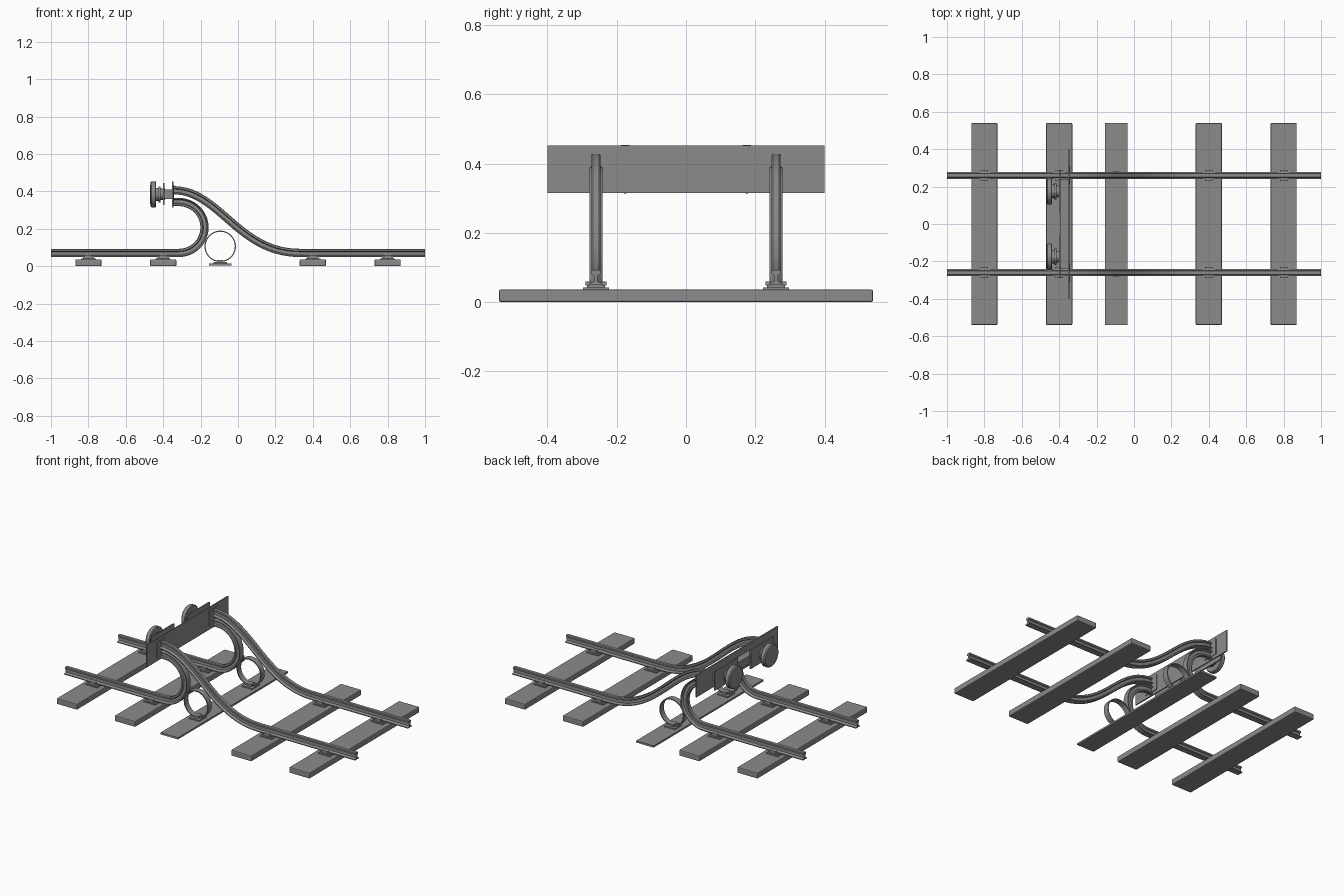
import bpy, bmesh, math
from mathutils import Vector, Matrix

cube = bpy.data.objects.get("Cube")
if cube:
    bpy.data.objects.remove(cube)

steel = bpy.data.materials.new("grey steel")
steel.use_nodes = True
GREY = (0.26, 0.26, 0.26, 1)
steel.diffuse_color = GREY
steel.node_tree.nodes["Principled BSDF"].inputs["Base Color"].default_value = GREY


def finish(bm, name, smooth=False):
    bmesh.ops.recalc_face_normals(bm, faces=bm.faces)
    mesh = bpy.data.meshes.new(name)
    bm.to_mesh(mesh)
    bm.free()
    mesh.materials.append(steel)
    ob = bpy.data.objects.new(name, mesh)
    bpy.context.collection.objects.link(ob)
    if smooth:
        bpy.ops.object.select_all(action='DESELECT')
        ob.select_set(True)
        bpy.context.view_layer.objects.active = ob
        bpy.ops.object.shade_smooth_by_angle(angle=math.radians(35))
    return ob


def box(name, lo, hi, bevel=0):
    bm = bmesh.new()
    lo, hi = Vector(lo), Vector(hi)
    size = hi - lo
    bmesh.ops.create_cube(bm, size=1, matrix=Matrix.Translation((lo + hi) / 2) @ Matrix.Diagonal((*size, 1)))
    ob = finish(bm, name)
    if bevel:
        mod = ob.modifiers.new("soft edges", 'BEVEL')
        mod.width = bevel
        mod.segments = 2
    return ob


def lathe(name, profile, origin, axis, closed=False, steps=40):
    """Spin (along axis, radius) points about an x or y axis through origin."""
    bm = bmesh.new()
    rings = []
    for i in range(steps):
        a = 2 * math.pi * i / steps
        ring = []
        for d, r in profile:
            u, v = r * math.cos(a), r * math.sin(a)
            p = Vector((d, u, v)) if axis == 'x' else Vector((u, d, v))
            ring.append(bm.verts.new(p + Vector(origin)))
        rings.append(ring)
    n = len(profile)
    for i in range(steps):
        a, b = rings[i], rings[(i + 1) % steps]
        for j in range(n if closed else n - 1):
            k = (j + 1) % n
            bm.faces.new((a[j], a[k], b[k], b[j]))
    if not closed:
        bm.faces.new([r[0] for r in rings])
        bm.faces.new([r[-1] for r in rings])
    return finish(bm, name, True)


# Half of the rail section: foot, web and head as (half width, height)
HALF = [(0.019, -0.022), (0.019, -0.017), (0.005, -0.011), (0.005, 0.006),
        (0.013, 0.010), (0.013, 0.019), (0.009, 0.022)]
SECTION = HALF + [(-w, h) for w, h in reversed(HALF)]


def rail(name, path, y):
    """Sweep the rail section along a path of (x, z) points."""
    bm = bmesh.new()
    pts = [Vector(p) for p in path]
    rings = []
    for i, p in enumerate(pts):
        t = (pts[min(i + 1, len(pts) - 1)] - pts[max(i - 1, 0)]).normalized()
        up = Vector((-t.y, t.x))
        rings.append([bm.verts.new((p.x + up.x * h, y + w, p.y + up.y * h)) for w, h in SECTION])
    n = len(SECTION)
    for a, b in zip(rings, rings[1:]):
        for j in range(n):
            bm.faces.new((a[j], a[(j + 1) % n], b[(j + 1) % n], b[j]))
    bm.faces.new(rings[0])
    bm.faces.new(rings[-1])
    return finish(bm, name, True)


# Rail paths: one curls back on itself, the other sweeps up to meet it
RAIL_Z = 0.071
curl_c, curl_r = Vector((-0.315, 0.207)), 0.136
curl = [(-1, RAIL_Z), (-0.34, RAIL_Z)]
for i in range(25):
    a = -math.pi / 2 + math.pi * i / 24
    curl.append((curl_c.x + curl_r * math.cos(a), curl_c.y + curl_r * math.sin(a)))
curl.append((-0.345, curl_c.y + curl_r))

ctrl = [Vector(p) for p in ((-0.345, 0.406), (-0.1, 0.406), (0.0, RAIL_Z), (0.33, RAIL_Z))]
ramp = []
for i in range(29):
    t = i / 28
    s = 1 - t
    ramp.append(ctrl[0] * s**3 + ctrl[1] * 3 * s * s * t + ctrl[2] * 3 * s * t * t + ctrl[3] * t**3)
ramp += [(0.36, RAIL_Z), (1, RAIL_Z)]

# Sleepers
TIES = (-0.8, -0.4, 0.4, 0.8)
for i, x in enumerate(TIES):
    box(f"sleeper_{i + 1}", (x - 0.07, -0.54, 0), (x + 0.07, 0.54, 0.036), 0.005)
RING_X = -0.095
box("thin_sleeper", (RING_X - 0.06, -0.54, 0.003), (RING_X + 0.06, 0.54, 0.014))

for side, s in (("left", 1), ("right", -1)):
    y = 0.26 * s
    rail(f"{side}_curled_rail", curl, y)
    rail(f"{side}_ramp_rail", ramp, y)

    # Rail chairs and clips on each sleeper
    for i, x in enumerate(TIES):
        box(f"{side}_chair_{i + 1}", (x - 0.04, y - 0.038, 0.035), (x + 0.04, y + 0.038, 0.042))
        box(f"{side}_chair_pad_{i + 1}", (x - 0.03, y - 0.026, 0.042), (x + 0.03, y + 0.026, 0.05))
        for k in (-1, 1):
            box(f"{side}_clip_{i + 1}", (x - 0.02, y + k * 0.023 - 0.007, 0.048),
                (x + 0.02, y + k * 0.023 + 0.007, 0.06))

    # Support ring with its base clamp
    lathe(f"{side}_support_ring", [(-0.018, 0.084), (0.018, 0.084), (0.018, 0.078), (-0.018, 0.078)],
          (RING_X, y, 0.106), 'y', closed=True)
    box(f"{side}_ring_base", (RING_X - 0.035, y - 0.036, 0.014), (RING_X + 0.035, y + 0.036, 0.021))
    box(f"{side}_ring_clamp", (RING_X - 0.016, y - 0.02, 0.02), (RING_X + 0.016, y + 0.02, 0.034))

    # Rail end plate on the stop board
    box(f"{side}_end_plate", (-0.347, y - 0.049, 0.335), (-0.342, y + 0.049, 0.433))

    # Buffer: mounting plate, stepped shaft and dished head
    by = 0.175 * s
    box(f"{side}_buffer_mount", (-0.402, by - 0.112, 0.327), (-0.394, by + 0.112, 0.445))
    lathe(f"{side}_buffer", [(-0.39, 0.03), (-0.415, 0.03), (-0.415, 0.043), (-0.425, 0.043),
                             (-0.425, 0.035), (-0.438, 0.035), (-0.438, 0.066), (-0.442, 0.07),
                             (-0.462, 0.07), (-0.468, 0.064), (-0.471, 0.03)],
          (0, by, 0.384), 'x')

# Stop board and cross beam
box("stop_board", (-0.353, -0.4, 0.315), (-0.346, 0.4, 0.452))
box("cross_beam", (-0.396, -0.24, 0.36), (-0.352, 0.24, 0.41))
